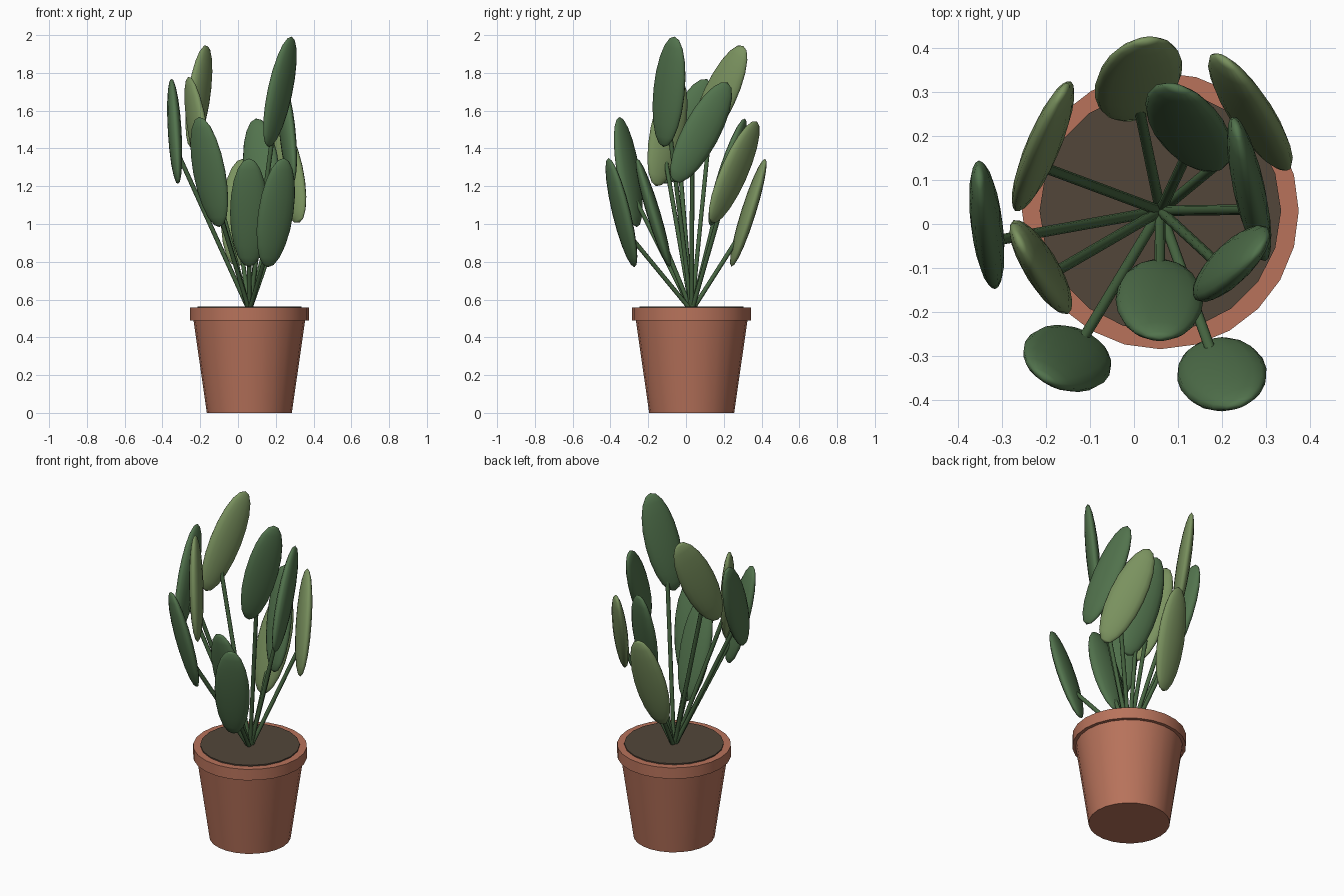
import bpy, bmesh
from math import radians
from mathutils import Vector, Matrix

if "Cube" in bpy.data.objects:
    bpy.data.objects.remove(bpy.data.objects["Cube"])

POT_X, POT_Y = 0.06, 0.03


def material(name, rgb):
    mat = bpy.data.materials.new(name)
    mat.use_nodes = True
    mat.diffuse_color = (*rgb, 1)
    mat.node_tree.nodes["Principled BSDF"].inputs["Base Color"].default_value = (*rgb, 1)
    return mat


TERRACOTTA = material("terracotta", (0.479, 0.171, 0.105))
SOIL = material("dark soil", (0.084, 0.061, 0.042))
STEM = material("stem green", (0.062, 0.13, 0.052))
DARK = material("dark leaf green", (0.084, 0.171, 0.074))
LIGHT = material("light leaf green", (0.195, 0.287, 0.114))


def finish(name, bm, mat, angle=35):
    bmesh.ops.recalc_face_normals(bm, faces=bm.faces)
    mesh = bpy.data.meshes.new(name)
    bm.to_mesh(mesh)
    bm.free()
    obj = bpy.data.objects.new(name, mesh)
    bpy.context.collection.objects.link(obj)
    mesh.materials.append(mat)
    bpy.ops.object.select_all(action="DESELECT")
    obj.select_set(True)
    bpy.context.view_layer.objects.active = obj
    bpy.ops.object.shade_smooth_by_angle(angle=radians(angle))
    return obj


def cone(name, mat, r_low, r_high, z_low, z_high, sides=24):
    bm = bmesh.new()
    centre = Vector((POT_X, POT_Y, (z_low + z_high) / 2))
    bmesh.ops.create_cone(bm, cap_ends=True, segments=sides, radius1=r_low, radius2=r_high,
                          depth=z_high - z_low, matrix=Matrix.Translation(centre))
    return finish(name, bm, mat)


# Pot with its rim and soil
cone("pot_body", TERRACOTTA, 0.225, 0.297, 0.0, 0.5)
cone("pot_rim", TERRACOTTA, 0.315, 0.315, 0.49, 0.557)
cone("soil", SOIL, 0.275, 0.275, 0.52, 0.564, 20)


def leaf(name, mat, centre, lean):
    """Flattened ellipsoid facing outwards, its long axis leaning by (x, y)."""
    along = Vector((*lean, (1 - lean[0] ** 2 - lean[1] ** 2) ** 0.5))
    outward = Vector((centre.x - POT_X, centre.y - POT_Y, 0)).normalized()
    across = Vector((-outward.y, outward.x, 0))
    across = (across - along * across.dot(along)).normalized()
    facing = across.cross(along)
    frame = Matrix((across, facing, along)).transposed().to_4x4()
    bm = bmesh.new()
    bmesh.ops.create_uvsphere(bm, u_segments=16, v_segments=10, radius=1)
    size = Matrix.Diagonal((0.1, 0.036, 0.3, 1))
    bm.transform(Matrix.Translation(centre) @ frame @ size)
    finish(name, bm, mat, 80)
    return centre - along * 0.1


def stem(name, end):
    start = Vector((POT_X, POT_Y, 0.54))
    path = end - start
    bm = bmesh.new()
    turn = path.to_track_quat("Z", "Y").to_matrix().to_4x4()
    bmesh.ops.create_cone(bm, cap_ends=True, segments=8, radius1=0.012, radius2=0.012,
                          depth=path.length,
                          matrix=Matrix.Translation((start + end) / 2) @ turn)
    finish(name, bm, STEM, 50)


# Leaves: colour, centre, sideways lean
LEAVES = [
    (LIGHT, (0.01, 0.33, 1.06), (0.06, 0.3)),
    (LIGHT, (-0.207, 0.177, 1.675), (0.15, 0.42)),
    (LIGHT, (0.265, 0.255, 1.275), (-0.2, 0.4)),
    (DARK, (0.125, 0.22, 1.275), (-0.1, 0.31)),
    (DARK, (0.262, 0.08, 1.485), (-0.1, 0.47)),
    (DARK, (0.222, -0.09, 1.7), (0.21, 0.1)),
    (DARK, (0.058, -0.173, 1.06), (0, -0.29)),
    (DARK, (0.2, -0.342, 1.06), (0.14, -0.23)),
    (DARK, (-0.152, -0.306, 1.275), (-0.18, -0.15)),
    (LIGHT, (-0.212, -0.098, 1.49), (-0.17, 0.2)),
    (DARK, (-0.335, -0.002, 1.49), (-0.06, 0.38)),
]
for i, (mat, centre, lean) in enumerate(LEAVES, 1):
    stem(f"stem_{i}", leaf(f"leaf_{i}", mat, Vector(centre), lean))
